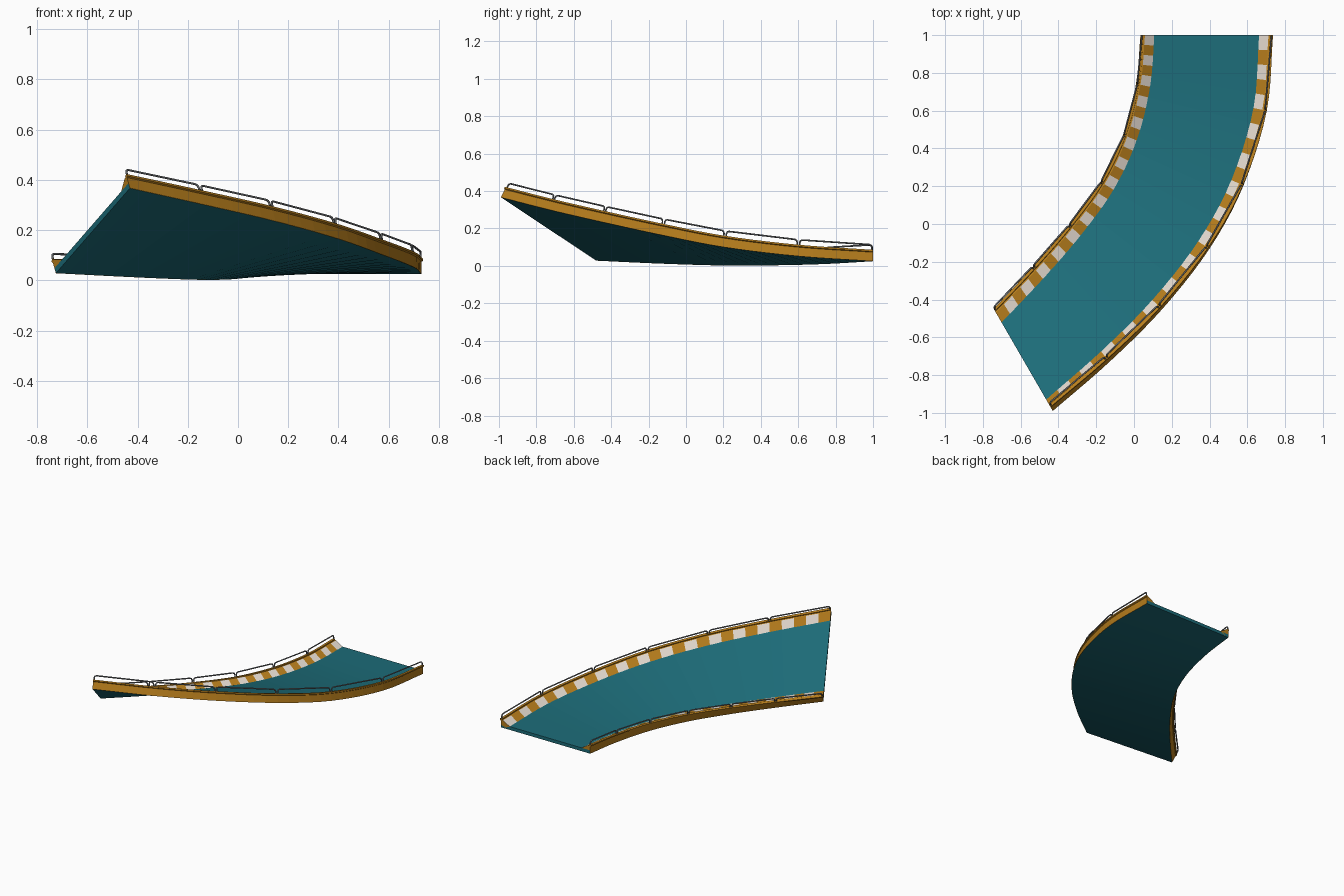
import bpy, bmesh
from mathutils import Vector

if "Cube" in bpy.data.objects:
    bpy.data.objects.remove(bpy.data.objects["Cube"])

# Bottom edges of the banked bend, from the flat end to the raised end
INNER = [(.04, 1, .025), (.02, .74, .01), (-.045, .467, .003), (-.16, .213, .002),
         (-.325, -.023, .008), (-.515, -.25, .017), (-.725, -.48, .028)]
OUTER = [(.73, 1, .025), (.70, .6, .052), (.58, .205, .10), (.40, -.13, .165),
         (.15, -.45, .235), (-.13, -.73, .30), (-.43, -.99, .367)]
STEPS = 30


def material(name, rgb):
    m = bpy.data.materials.new(name)
    m.diffuse_color = (*rgb, 1)
    m.use_nodes = True
    m.node_tree.nodes["Principled BSDF"].inputs["Base Color"].default_value = m.diffuse_color
    return m


TEAL = material("teal", (.012, .15, .19))
OCHRE = material("ochre", (.48, .21, .012))
PALE = material("pale", (.80, .72, .64))
STEEL = material("steel", (.16, .17, .18))


def spline(pts, t):
    """Smooth point on a path, t from 0 to 1."""
    p = [Vector(q) for q in pts]
    p = [2 * p[0] - p[1]] + p + [2 * p[-1] - p[-2]]
    x = t * (len(pts) - 1)
    i = min(int(x), len(pts) - 2)
    f = x - i
    a, b, c, d = p[i:i + 4]
    return .5 * (2 * b + (c - a) * f + (2 * a - 5 * b + 4 * c - d) * f ** 2
                 + (3 * b - a - 3 * c + d) * f ** 3)


def place(side, t, u, v):
    """Point u inward from an edge and v above the underside."""
    l, r = spline(INNER, t), spline(OUTER, t)
    a = (r - l).normalized()
    z = Vector((0, 0, 1))
    up = (z - a * a.z).normalized()
    return (l + a * u if side == "inner" else r - a * u) + up * v


def sweep(name, section, mats, pick=None):
    """Loft a closed section, given as a function of t, along the bend."""
    bm = bmesh.new()
    rings = [[bm.verts.new(p) for p in section(i / STEPS)] for i in range(STEPS + 1)]
    n = len(rings[0])
    for i in range(STEPS):
        for k in range(n):
            f = bm.faces.new((rings[i][k], rings[i][(k + 1) % n],
                              rings[i + 1][(k + 1) % n], rings[i + 1][k]))
            f.material_index = pick(i, k) if pick else 0
    bm.faces.new(rings[0])
    bm.faces.new(rings[-1])
    bmesh.ops.recalc_face_normals(bm, faces=bm.faces)
    me = bpy.data.meshes.new(name)
    bm.to_mesh(me)
    bm.free()
    for m in mats:
        me.materials.append(m)
    ob = bpy.data.objects.new(name, me)
    bpy.context.collection.objects.link(ob)


# Road deck
sweep("road_deck", lambda t: [place("inner", t, .002, 0), place("outer", t, .002, 0),
                              place("outer", t, .002, .023), place("inner", t, .002, .023)], [TEAL])

# Side walls with a capping lip and a sloped striped kerb
WALL = [(0, 0), (0, .048), (-.006, .052), (-.006, .061), (.010, .061), (.010, .054),
        (.018, .054), (.068, .0225), (.03, .002)]
KERB = 6
for side in ("inner", "outer"):
    sweep(side + "_wall", lambda t: [place(side, t, u, v) for u, v in WALL], [OCHRE, PALE],
          lambda i, k: 1 if k == KERB and i % 2 == 0 else 0)

# Guard rails: six straight hoops along each wall
HOOPS = 6
for side in ("inner", "outer"):
    cu = bpy.data.curves.new(side + "_guard_rail", "CURVE")
    cu.dimensions = "3D"
    cu.bevel_depth = .0045
    cu.bevel_resolution = 1
    cu.use_fill_caps = True
    for h in range(HOOPS):
        t0, t1 = h / HOOPS + .003, (h + 1) / HOOPS - .003
        b0, b1 = place(side, t0, .002, .056), place(side, t1, .002, .056)
        c0, c1 = place(side, t0, .002, .088), place(side, t1, .002, .088)
        d = (c1 - c0).normalized() * .014
        e0, e1 = (b0 - c0).normalized() * .014, (b1 - c1).normalized() * .014
        pts = [b0, c0 + e0, c0 + (d + e0) * .29, c0 + d,
               c1 - d, c1 + (e1 - d) * .29, c1 + e1, b1]
        sp = cu.splines.new("POLY")
        sp.points.add(len(pts) - 1)
        for q, p in zip(sp.points, pts):
            q.co = (*p, 1)
    cu.materials.append(STEEL)
    bpy.context.collection.objects.link(bpy.data.objects.new(side + "_guard_rail", cu))
